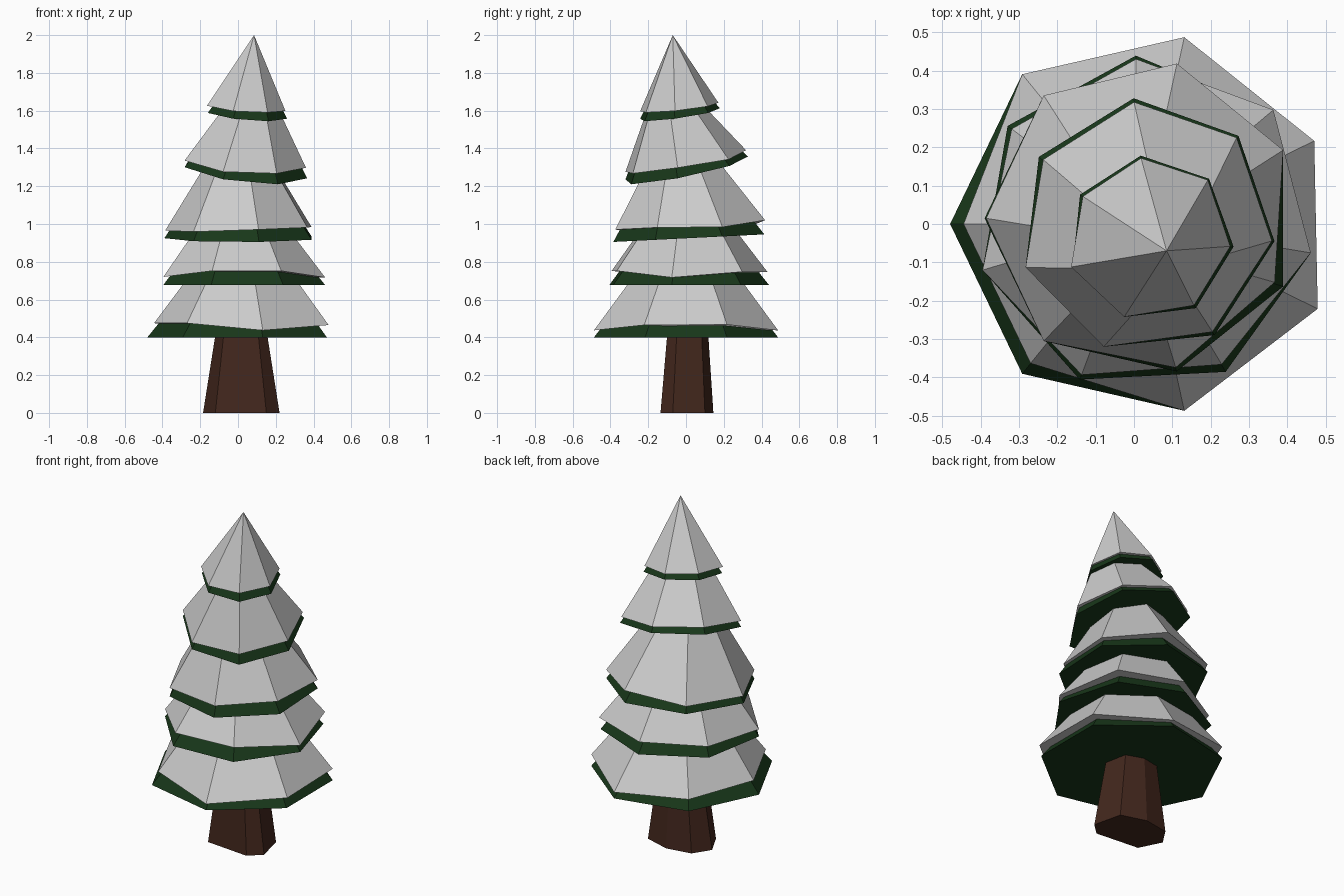
import bpy
from math import cos, sin, radians, tau

if "Cube" in bpy.data.objects:
    bpy.data.objects.remove(bpy.data.objects["Cube"])

SIDES = 7


def material(name, rgb):
    mat = bpy.data.materials.new(name)
    mat.diffuse_color = (*rgb, 1)
    mat.use_nodes = True
    mat.node_tree.nodes["Principled BSDF"].inputs["Base Color"].default_value = mat.diffuse_color
    return mat


def add_mesh(name, verts, faces, mat=None):
    mesh = bpy.data.meshes.new(name)
    mesh.from_pydata(verts, [], faces)
    mesh.update()
    obj = bpy.data.objects.new(name, mesh)
    bpy.context.collection.objects.link(obj)
    if mat:
        mesh.materials.append(mat)
    return obj


def cone(name, ring, apex, mat=None):
    n = len(ring)
    faces = [(i, (i + 1) % n, n) for i in range(n)]
    faces.append(tuple(reversed(range(n))))
    return add_mesh(name, ring + [apex], faces, mat)


def rim(center, radius, start, tilt, factors, lifts):
    """Heptagon on a tilted plane, with a radius factor and a lift per corner."""
    points = []
    for i, (f, lift) in enumerate(zip(factors, lifts)):
        a = radians(start) + tau * i / SIDES
        dx, dy = radius * f * cos(a), radius * f * sin(a)
        z = center[2] + tilt[0] * dx + tilt[1] * dy + lift
        points.append((center[0] + dx, center[1] + dy, z))
    return points


green = material("needles", (0.009, 0.038, 0.01))
brown = material("bark", (0.055, 0.02, 0.012))

# Trunk: irregular seven-sided, tapering up into the lowest branches
base = [(-.185, .02), (-.12, -.11), (.15, -.135), (.22, -.07),
        (.18, .10), (.03, .145), (-.12, .12)]
top = [(.0175 + (x - .0175) * .61, .01 + (y - .005) * .73) for x, y in base]
verts = [(x, y, 0) for x, y in base] + [(x, y, .5) for x, y in top]
faces = [(i, (i + 1) % SIDES, (i + 1) % SIDES + SIDES, i + SIDES) for i in range(SIDES)]
faces += [tuple(reversed(range(SIDES))), tuple(range(SIDES, 2 * SIDES))]
add_mesh("trunk", verts, faces, brown)

# Tiers: center, radius, start angle, tilt, snow apex, snow radius factors, snow lifts
tiers = [
    ((.02, 0, .40), .50, 180, (0, 0), (.025, 0, 1.10),
     (.93, .93, 1, 1.02, 1, 1, 1),
     (.075, .075, .037, .065, .068, .037, .07)),
    ((.028, 0, .677), .44, 93, (0, 0), (.01, 0, 1.31),
     (.98, .97, 1, .97, .95, 1, 1.02),
     (.07, .06, .043, .075, .075, .04, .07)),
    ((.02, .015, .925), .41, 180, (0, .05), (.01, -.05, 1.61),
     (.99, 1, .975, .94, 1, 1.01, 1),
     (.04, .05, .065, .065, .05, .075, .045)),
    ((.034, -.005, 1.287), .335, 96, (-.112, .20), (.10, -.12, 1.85),
     (.97, .96, 1, 1, .97, .98, .98),
     (.035, .04, .035, .04, .055, .055, .035)),
    ((.044, -.037, 1.58), .217, 97, (-.09, .14), (.085, -.07, 2.0),
     (.97, .96, 1.02, 1, .96, .96, .98),
     (.03, .035, .038, .04, .045, .04, .035)),
]

# Each tier is a green branch cone with an uneven snow cone on top
for n, (center, radius, start, tilt, apex, factors, lifts) in enumerate(tiers, 1):
    ring = rim(center, radius, start, tilt, [1] * SIDES, [0] * SIDES)
    cone(f"branches_{n}", ring, (apex[0], apex[1], apex[2] - .08), green)
    cone(f"snow_{n}", rim(center, radius, start, tilt, factors, lifts), apex)
